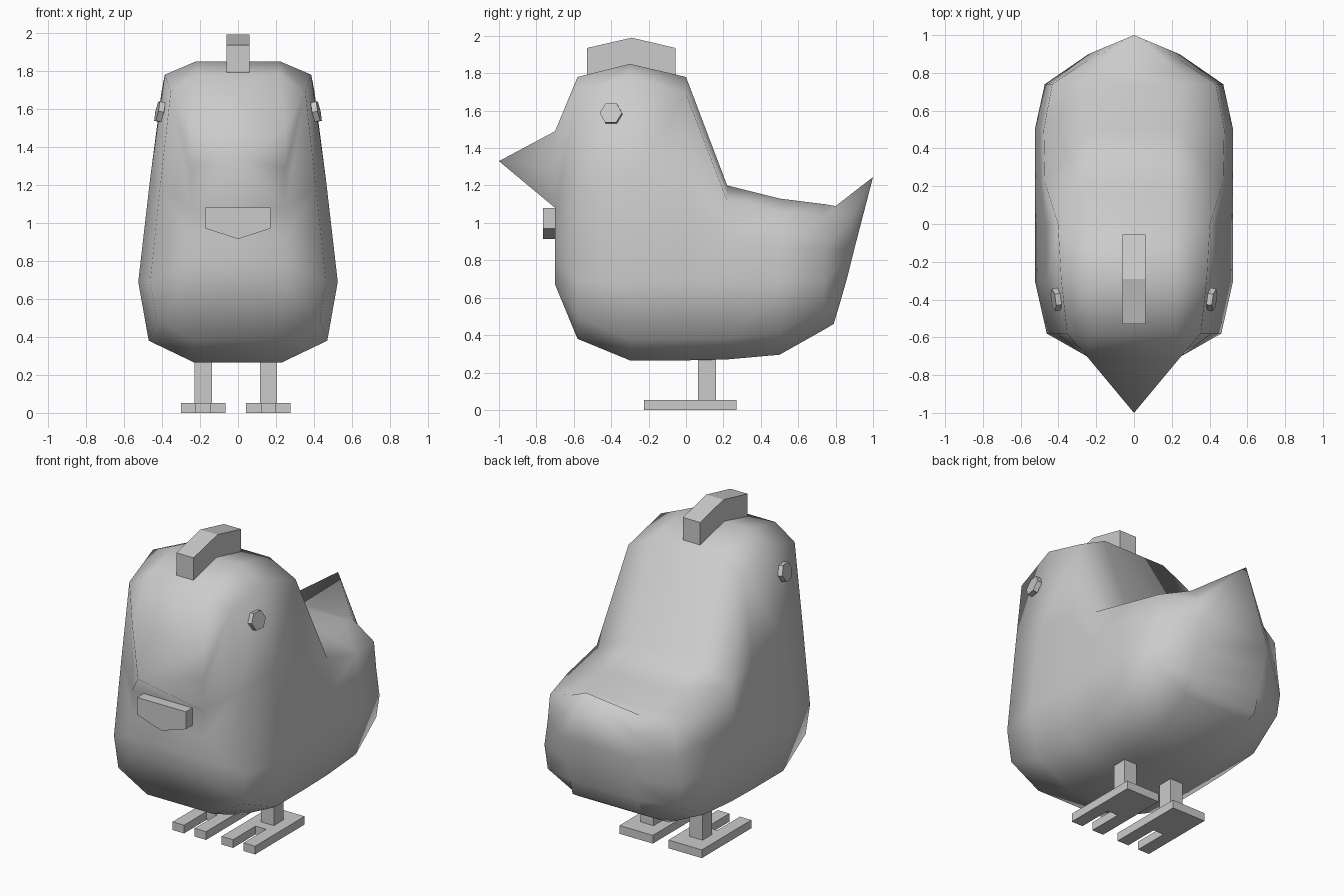
import bpy, bmesh, math
from mathutils import Matrix

if "Cube" in bpy.data.objects:
    bpy.data.objects.remove(bpy.data.objects["Cube"], do_unlink=True)

grey = bpy.data.materials.new("plain grey")
grey.use_nodes = True
grey.diffuse_color = (0.6, 0.6, 0.6, 1)
grey.node_tree.nodes["Principled BSDF"].inputs["Base Color"].default_value = (0.6, 0.6, 0.6, 1)


def finish(name, bm, smooth=False):
    bmesh.ops.recalc_face_normals(bm, faces=bm.faces)
    for f in bm.faces:
        f.smooth = smooth
    mesh = bpy.data.meshes.new(name)
    bm.to_mesh(mesh)
    bm.free()
    mesh.materials.append(grey)
    obj = bpy.data.objects.new(name, mesh)
    bpy.context.collection.objects.link(obj)
    return obj


def prism(name, outline, place, start, end):
    """Extrude a 2D outline; place(a, b, depth) gives the 3D point."""
    bm = bmesh.new()
    low = [bm.verts.new(place(a, b, start)) for a, b in outline]
    high = [bm.verts.new(place(a, b, end)) for a, b in outline]
    bm.faces.new(low)
    bm.faces.new(high)
    for i in range(len(low)):
        j = (i + 1) % len(low)
        bm.faces.new((low[i], low[j], high[j], high[i]))
    return finish(name, bm)


def along_x(a, b, d): return (d, a, b)
def along_y(a, b, d): return (a, d, b)
def along_z(a, b, d): return (a, b, d)


def rect(x0, x1, y0, y1):
    return [(x0, y0), (x1, y0), (x1, y1), (x0, y1)]


# Body: half sections lofted from front to back, mirrored, with beak and tail fans
WIDTHS = [(0.2, 0.40), (0.38, 0.47), (0.69, 0.525), (0.85, 0.50), (1.08, 0.475),
          (1.5, 0.44), (1.78, 0.385), (1.9, 0.36)]


def half_width(z):
    for (z0, w0), (z1, w1) in zip(WIDTHS, WIDTHS[1:]):
        if z <= z1:
            return w0 + (w1 - w0) * (z - z0) / (z1 - z0)


def section(y, bottom, top, scale, drop):
    high = top - drop
    mid = 0.69
    heights = [bottom + 0.115, mid, (mid + high) / 2, high]
    sides = [(half_width(z) * scale, y, z) for z in heights]
    return [(0.23, y, bottom)] + sides + [(0.22, y, top)]


front = [(0.25, -0.70, z) for z in (0.67, 0.78, 0.92, 1.08, 1.29, 1.49)]
rear = [(0.24, y, z) for y, z in ((0.79, 0.46), (0.82, 0.56), (0.86, 0.70),
                                  (0.90, 0.86), (0.87, 1.0), (0.80, 1.09))]
sections = [front,
            section(-0.58, 0.38, 1.78, 0.88, 0.09),
            section(-0.30, 0.265, 1.85, 1, 0.07),
            section(0.0, 0.265, 1.78, 1, 0.09),
            section(0.22, 0.27, 1.20, 1, 0.08),
            section(0.50, 0.295, 1.13, 1, 0.08),
            section(0.74, 0.43, 1.10, 0.9, 0.08),
            rear]
bm = bmesh.new()
halves = {s: [[bm.verts.new((s * x, y, z)) for x, y, z in sec] for sec in sections]
          for s in (1, -1)}
for cols in halves.values():
    for a, b in zip(cols, cols[1:]):
        for i in range(5):
            bm.faces.new((a[i], b[i], b[i + 1], a[i + 1]))
for row in (0, 5):
    for i in range(len(sections) - 1):
        l, r = halves[1], halves[-1]
        bm.faces.new((l[i][row], l[i + 1][row], r[i + 1][row], r[i][row]))
for end, tip in ((0, (0, -1.0, 1.33)), (-1, (0, 1.0, 1.245))):
    l, r = halves[1][end], halves[-1][end]
    for i in range(3):
        bm.faces.new((l[i], l[i + 1], r[i + 1], r[i]))
    point = bm.verts.new(tip)
    ring = l[3:] + r[:2:-1]
    for i in range(len(ring)):
        bm.faces.new((ring[i], ring[(i + 1) % len(ring)], point))
finish("body", bm, smooth=True)

# Comb and wattle
prism("comb", [(-0.53, 1.79), (-0.29, 1.84), (-0.055, 1.79),
               (-0.055, 1.935), (-0.29, 1.99), (-0.53, 1.935)], along_x, -0.06, 0.06)
prism("wattle", [(-0.17, 1.08), (-0.17, 0.97), (0, 0.915), (0.17, 0.97), (0.17, 1.08)],
      along_y, -0.765, -0.69)

# Eyes: hexagonal studs leaning with the head
for side, name in ((1, "left_eye"), (-1, "right_eye")):
    bm = bmesh.new()
    bmesh.ops.create_cone(bm, cap_ends=True, segments=6, radius1=0.06, radius2=0.06, depth=0.03)
    turn = (Matrix.Rotation(side * math.radians(-8), 4, 'Z')
            @ Matrix.Rotation(side * math.radians(-12), 4, 'Y')
            @ Matrix.Rotation(math.radians(90), 4, 'Y'))
    bmesh.ops.transform(bm, matrix=Matrix.Translation((side * 0.412, -0.40, 1.585)) @ turn,
                        verts=bm.verts)
    finish(name, bm)

# Legs and two-toed feet
for c, name in ((0.16, "left"), (-0.183, "right")):
    prism(name + "_leg", rect(c - 0.045, c + 0.045, 0.065, 0.16), along_z, 0.04, 0.36)
    w, t = 0.117, 0.037
    prism(name + "_foot", [(c - w, -0.225), (c - t, -0.225), (c - t, 0.0), (c + t, 0.0),
                           (c + t, -0.225), (c + w, -0.225), (c + w, 0.27), (c - w, 0.27)],
          along_z, 0, 0.052)
